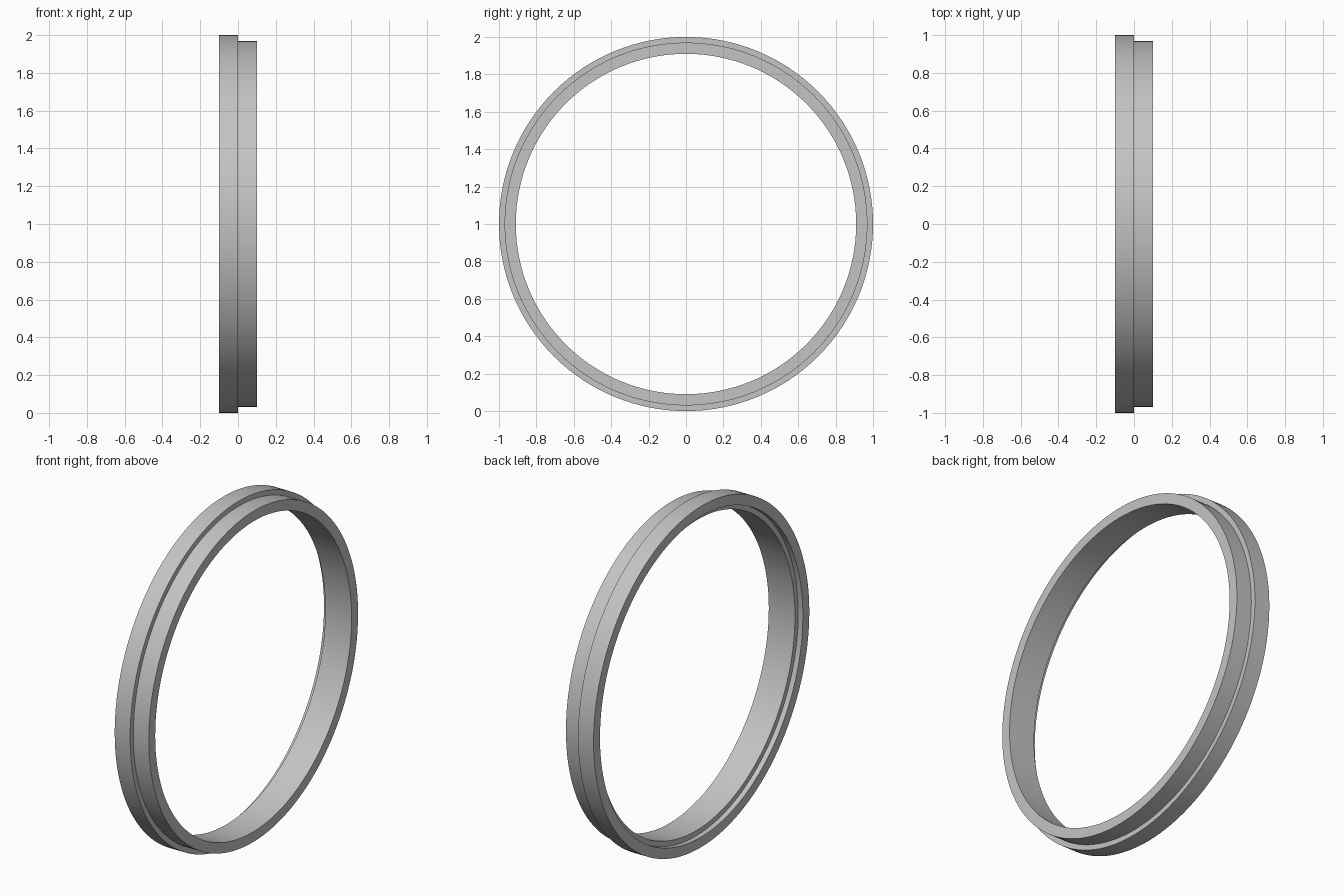
import bpy
import bmesh
import math
from mathutils import Vector

cube = bpy.data.objects.get("Cube")
if cube:
    bpy.data.objects.remove(cube, do_unlink=True)

# Plain grey finish
grey = bpy.data.materials.new("plain_grey")
grey.use_nodes = True
colour = (0.55, 0.55, 0.55, 1)
grey.diffuse_color = colour
grey.node_tree.nodes["Principled BSDF"].inputs["Base Color"].default_value = colour

# Ring dimensions
HALF_WIDTH = 0.1
FLANGE_R, BODY_R, BORE_R, RECESS_R = 1.0, 0.97, 0.91, 0.94
RECESS_DEPTH = 0.03
SEGMENTS = 128

# Stepped cross-section as (position along the axis, radius)
profile = [
    (-HALF_WIDTH, FLANGE_R), (0, FLANGE_R),
    (0, BODY_R), (HALF_WIDTH, BODY_R),
    (HALF_WIDTH, BORE_R), (RECESS_DEPTH - HALF_WIDTH, BORE_R),
    (RECESS_DEPTH - HALF_WIDTH, RECESS_R), (-HALF_WIDTH, RECESS_R),
]

# Revolve the section about the x axis
bm = bmesh.new()
verts = [bm.verts.new((x, 0, r)) for x, r in profile]
edges = [bm.edges.new((a, b)) for a, b in zip(verts, verts[1:] + verts[:1])]
bmesh.ops.spin(bm, geom=verts + edges, cent=Vector(), axis=Vector((1, 0, 0)),
               angle=math.tau, steps=SEGMENTS)
bmesh.ops.remove_doubles(bm, verts=bm.verts, dist=0.0001)
bmesh.ops.recalc_face_normals(bm, faces=bm.faces)
mesh = bpy.data.meshes.new("stepped_ring")
bm.to_mesh(mesh)
bm.free()
mesh.materials.append(grey)

ring = bpy.data.objects.new("stepped_ring", mesh)
ring.location.z = FLANGE_R
bpy.context.collection.objects.link(ring)

# Smooth round walls with crisp steps
bpy.ops.object.select_all(action="DESELECT")
ring.select_set(True)
bpy.context.view_layer.objects.active = ring
bpy.ops.object.shade_smooth_by_angle(angle=math.radians(30))
